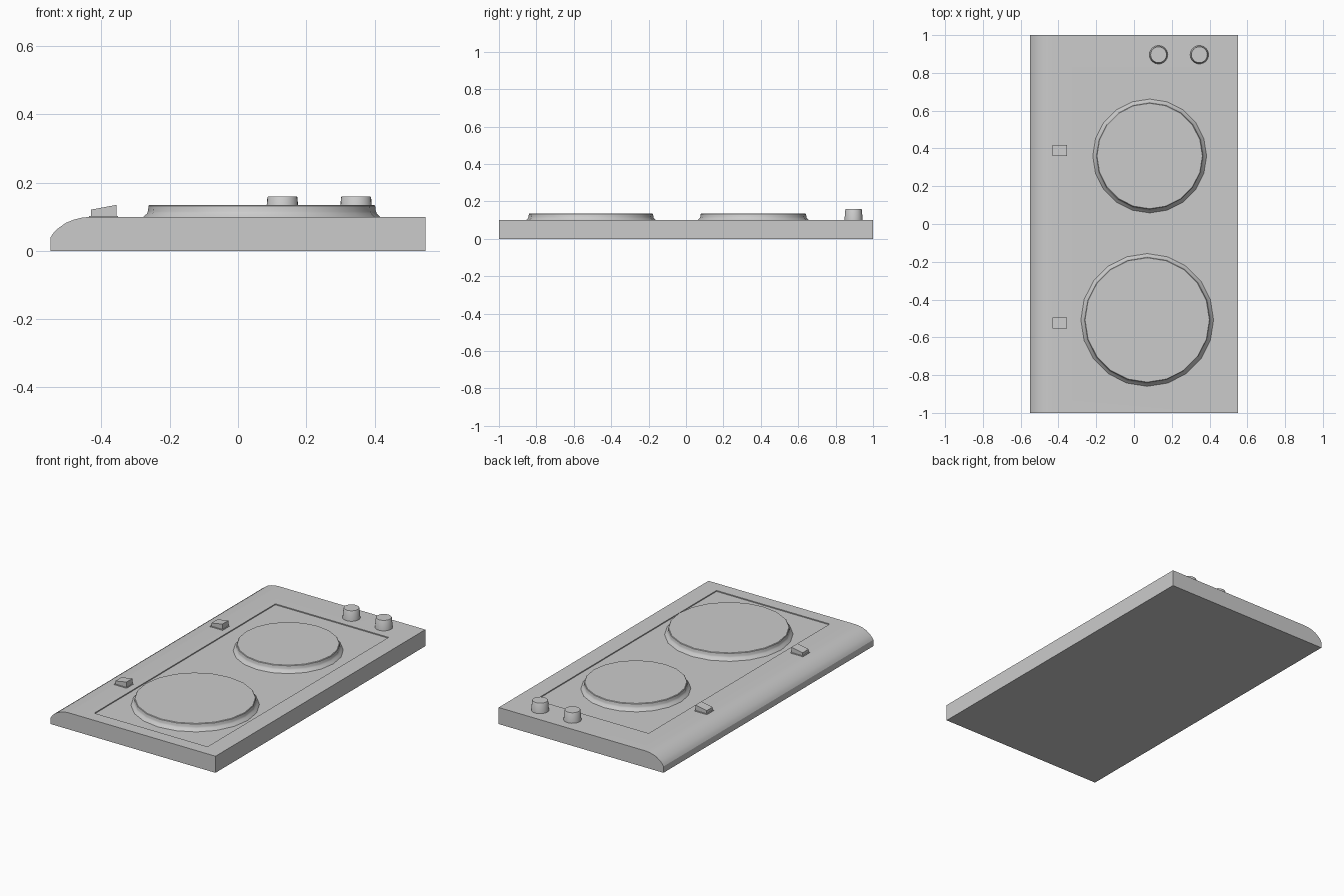
import bpy, bmesh, math

if "Cube" in bpy.data.objects:
    bpy.data.objects.remove(bpy.data.objects["Cube"])


def finish(name, bm, smooth=35):
    bmesh.ops.recalc_face_normals(bm, faces=bm.faces)
    mesh = bpy.data.meshes.new(name)
    bm.to_mesh(mesh)
    bm.free()
    obj = bpy.data.objects.new(name, mesh)
    bpy.context.collection.objects.link(obj)
    bpy.ops.object.select_all(action='DESELECT')
    obj.select_set(True)
    bpy.context.view_layer.objects.active = obj
    if smooth:
        bpy.ops.object.shade_smooth_by_angle(angle=math.radians(smooth))
    return obj


def add_prism(bm, profile, y0, y1):
    """Extrude an XZ profile along Y."""
    face = bm.faces.new([bm.verts.new((x, y0, z)) for x, z in profile])
    ext = bmesh.ops.extrude_face_region(bm, geom=[face])
    moved = [v for v in ext['geom'] if isinstance(v, bmesh.types.BMVert)]
    bmesh.ops.translate(bm, verts=moved, vec=(0, y1 - y0, 0))


def turned(name, cx, cy, rings, sides):
    """Stack of (radius, z) rings, capped at both ends."""
    bm = bmesh.new()
    loops = []
    for r, z in rings:
        loops.append([bm.verts.new((cx + r * math.cos(2 * math.pi * i / sides),
                                    cy + r * math.sin(2 * math.pi * i / sides), z))
                      for i in range(sides)])
    for a, b in zip(loops, loops[1:]):
        for i in range(sides):
            j = (i + 1) % sides
            bm.faces.new((a[i], a[j], b[j], b[i]))
    bm.faces.new(loops[0])
    bm.faces.new(loops[-1])
    return finish(name, bm)


FLOOR = 0.094

# Body with a rounded left edge
bm = bmesh.new()
add_prism(bm, [(-0.55, 0), (0.55, 0), (0.55, 0.1), (-0.43, 0.1), (-0.455, 0.098),
               (-0.48, 0.092), (-0.505, 0.082), (-0.53, 0.064), (-0.543, 0.05),
               (-0.55, 0.038)], -1, 1)
body = finish("hob_body", bm, 0)

# Shallow recess for the cooking panel
bm = bmesh.new()
add_prism(bm, [(-0.313, FLOOR), (0.443, FLOOR), (0.443, 0.2), (-0.313, 0.2)], -0.923, 0.803)
cutter = finish("recess_cutter", bm, 0)
cutter.hide_render = True
mod = body.modifiers.new("recess", 'BOOLEAN')
mod.object = cutter
mod.operation = 'DIFFERENCE'
mod.solver = 'EXACT'
bpy.ops.object.select_all(action='DESELECT')
body.select_set(True)
bpy.context.view_layer.objects.active = body
bpy.ops.object.modifier_apply(modifier="recess")
bpy.data.objects.remove(cutter, do_unlink=True)
bpy.ops.object.shade_smooth_by_angle(angle=math.radians(30))

# Hot plates with a flared foot
for name, cx, cy, r in (("rear_hot_plate", 0.083, 0.36, 0.281),
                        ("front_hot_plate", 0.07, -0.508, 0.331)):
    turned(name, cx, cy, [(r + 0.022, FLOOR - 0.002), (r + 0.014, 0.102), (r + 0.006, 0.109),
                          (r + 0.003, 0.116), (r + 0.001, 0.132), (r - 0.002, 0.135)], 20)

# Control knobs
for name, x in (("left_knob", 0.13), ("right_knob", 0.346)):
    turned(name, x, 0.896, [(0.049, 0.098), (0.044, 0.157), (0.042, 0.16)], 24)

# Rocker switches on thin plinths
for name, y in (("rear_switch", 0.39), ("front_switch", -0.525)):
    bm = bmesh.new()
    add_prism(bm, [(-0.436, 0.098), (-0.352, 0.098), (-0.352, 0.103), (-0.436, 0.103)],
              y - 0.034, y + 0.034)
    add_prism(bm, [(-0.431, 0.101), (-0.356, 0.101), (-0.356, 0.135), (-0.431, 0.121)],
              y - 0.029, y + 0.029)
    finish(name, bm, 0)
